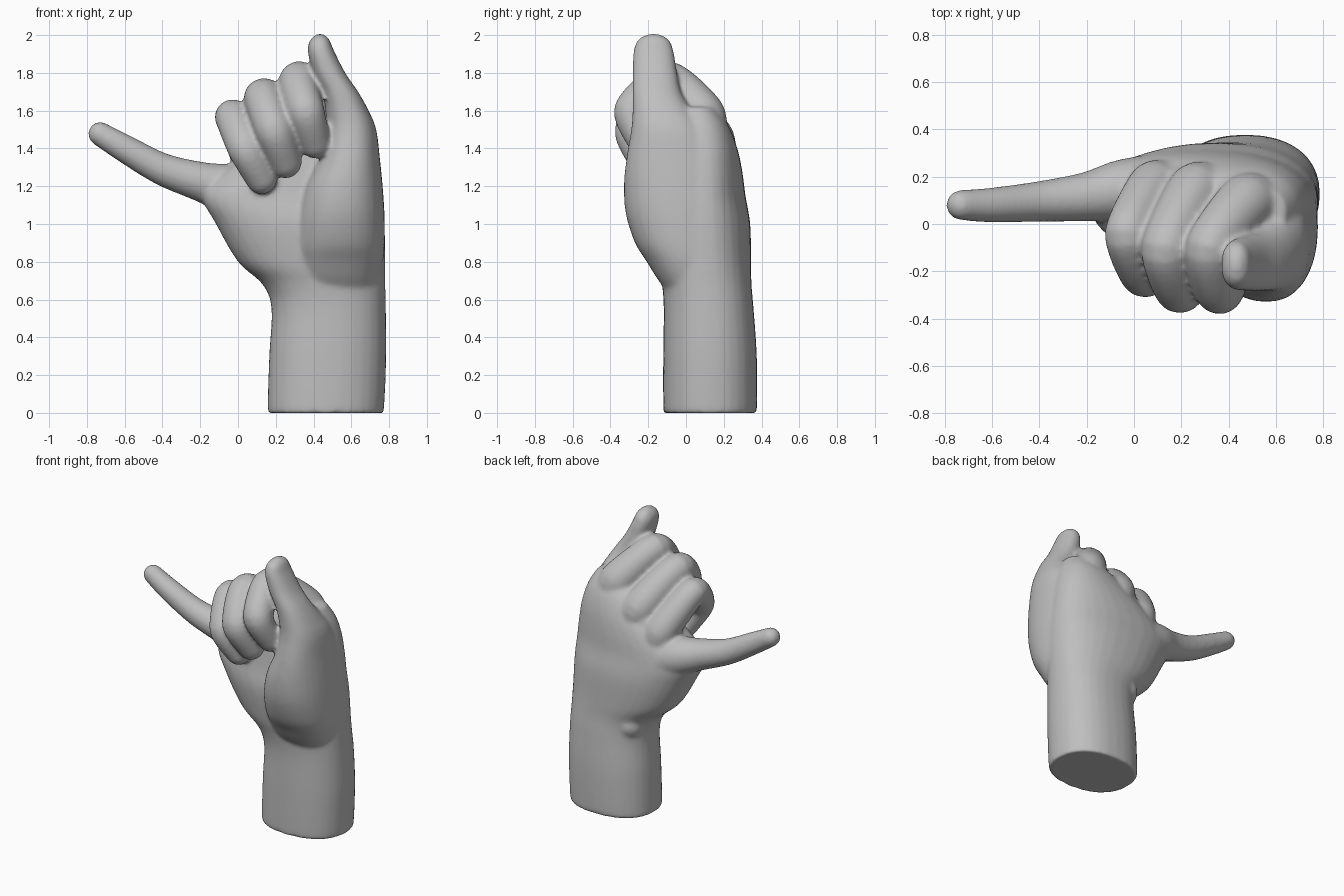
import bpy
import bmesh
import math
from mathutils import Vector

SIDES = 32

cube = bpy.data.objects.get("Cube")
if cube:
    bpy.data.objects.remove(cube, do_unlink=True)


def spline(points, steps, tension):
    """Cardinal spline samples through tuples of any length."""
    points = [Vector(p) for p in points]
    padded = [points[0]] + points + [points[-1]]
    samples = []
    for a, b, c, d in zip(padded, padded[1:], padded[2:], padded[3:]):
        leave, arrive = (c - a) * tension, (d - b) * tension
        for i in range(steps):
            t = i / steps
            blend = t * t * (3 - 2 * t)
            samples.append(b.lerp(c, blend) + leave * t * (1 - t) ** 2
                           - arrive * t * t * (1 - t))
    return samples + [points[-1]]


def skin(bm, rings):
    """Join rings of points into a closed surface."""
    loops = [[bm.verts.new(p) for p in ring] for ring in rings]
    for low, high in zip(loops, loops[1:]):
        for i in range(SIDES):
            j = (i + 1) % SIDES
            bm.faces.new((low[i], low[j], high[j], high[i]))
    bm.faces.new(loops[0][::-1])
    bm.faces.new(loops[-1])


def signed_power(value, power):
    return math.copysign(abs(value) ** power, value)


def stacked(bm, sections, power):
    """Loft level ovals given as height, centre x, centre y, half width, half depth."""
    rings = []
    for z, x, y, rx, ry in spline(sections, 6, 0.5):
        ring = []
        for i in range(SIDES):
            a = math.tau * i / SIDES
            ring.append((x + rx * signed_power(math.cos(a), power),
                         y + ry * signed_power(math.sin(a), power), z))
        rings.append(ring)
    skin(bm, rings)


def finger(bm, joints, tension=0.32):
    """Round tube through joints given as x, y, z, radius, with a domed tip."""
    path = [(Vector(s[:3]), s[3]) for s in spline(joints, 8, tension)]
    end, radius = path[-1]
    forward = (end - path[-2][0]).normalized()
    for k in range(1, 7):
        a = math.radians(14 * k)
        path.append((end + forward * radius * math.sin(a), radius * math.cos(a)))
    side = Vector((1, 0.3, 0.2))
    rings = []
    for k, (centre, r) in enumerate(path):
        before = path[max(k - 1, 0)][0]
        after = path[min(k + 1, len(path) - 1)][0]
        along = (after - before).normalized()
        side = (side - along * side.dot(along)).normalized()
        other = along.cross(side)
        ring = []
        for i in range(SIDES):
            a = math.tau * i / SIDES
            ring.append(centre + r * (math.cos(a) * side + math.sin(a) * other))
        rings.append(ring)
    skin(bm, rings)


bm = bmesh.new()

# Wrist and palm
stacked(bm, [
    (0, .465, .128, .295, .238), (.02, .465, .128, .308, .248),
    (.3, .475, .127, .31, .248), (.55, .48, .12, .303, .238),
    (.68, .455, .11, .325, .237), (.8, .39, .1, .39, .245),
    (1, .33, .09, .447, .25), (1.15, .29, .09, .475, .225),
    (1.28, .34, .09, .41, .208), (1.4, .42, .085, .31, .187),
    (1.52, .48, .07, .215, .155), (1.62, .52, .05, .12, .1)], 0.88)

# Thumb, blending into its fleshy base and the wrist
stacked(bm, [
    (.6, .53, .1, .2, .165), (.7, .525, .06, .225, .205),
    (.8, .53, .03, .24, .238), (.9, .537, 0, .24, .27),
    (1.05, .545, -.025, .231, .293), (1.2, .56, -.045, .206, .284),
    (1.35, .588, -.06, .163, .255), (1.5, .597, -.09, .135, .2),
    (1.6, .577, -.125, .115, .158), (1.7, .54, -.155, .096, .128),
    (1.8, .483, -.165, .085, .118), (1.92, .438, -.172, .069, .105),
    (1.98, .434, -.172, .048, .078), (2.008, .434, -.172, .012, .02)], 0.88)

# Curled fingers: palm, knuckle, middle joint, end joint, tip
finger(bm, [(.56, .06, 1.38, .13), (.475, .088, 1.57, .124),
            (.32, -.1, 1.76, .104), (.358, -.283, 1.6, .099), (.408, -.22, 1.43, .084)])
finger(bm, [(.34, .1, 1.25, .13), (.262, .135, 1.45, .123),
            (.135, -.1, 1.67, .105), (.19, -.277, 1.5, .101), (.25, -.21, 1.33, .089)])
finger(bm, [(.16, .12, 1.15, .12), (.085, .155, 1.33, .112),
            (-.03, -.04, 1.57, .094), (.04, -.215, 1.4, .095), (.125, -.17, 1.24, .084)])

# Ridge that joins the knuckles across the back of the hand
finger(bm, [(.56, .07, 1.5, .13), (.31, .11, 1.41, .13),
            (.13, .13, 1.29, .12), (.02, .14, 1.2, .12)], 0.5)

# Outstretched little finger
finger(bm, [(.1, .14, 1.13, .16), (-.05, .14, 1.185, .133), (-.2, .115, 1.225, .105),
            (-.4, .095, 1.29, .086), (-.6, .08, 1.4, .074), (-.73, .08, 1.477, .064)], 0.5)

# Wrist bone
bump = bmesh.ops.create_uvsphere(bm, u_segments=SIDES, v_segments=16, radius=.1)
bmesh.ops.translate(bm, verts=bump["verts"], vec=(.285, .222, .64))

bmesh.ops.recalc_face_normals(bm, faces=bm.faces[:])
mesh = bpy.data.meshes.new("hand_parts")
bm.to_mesh(mesh)
bm.free()
hand = bpy.data.objects.new("hand", mesh)
bpy.context.collection.objects.link(hand)

# Fuse the parts into one soft skin
remesh = hand.modifiers.new("fuse", "REMESH")
remesh.mode = "VOXEL"
remesh.voxel_size = 0.013
soften = hand.modifiers.new("soften", "SMOOTH")
soften.factor = 0.5
soften.iterations = 10
bpy.context.view_layer.update()
graph = bpy.context.evaluated_depsgraph_get()
fused = bpy.data.meshes.new_from_object(hand.evaluated_get(graph))
hand.modifiers.clear()
hand.data = fused
bpy.data.meshes.remove(mesh)

# One plain grey skin
grey = bpy.data.materials.new("plain_grey")
grey.use_nodes = True
colour = (0.52, 0.52, 0.52, 1)
grey.diffuse_color = colour
grey.node_tree.nodes["Principled BSDF"].inputs["Base Color"].default_value = colour
fused.materials.clear()
fused.materials.append(grey)
for face in fused.polygons:
    face.use_smooth = True
    face.material_index = 0
